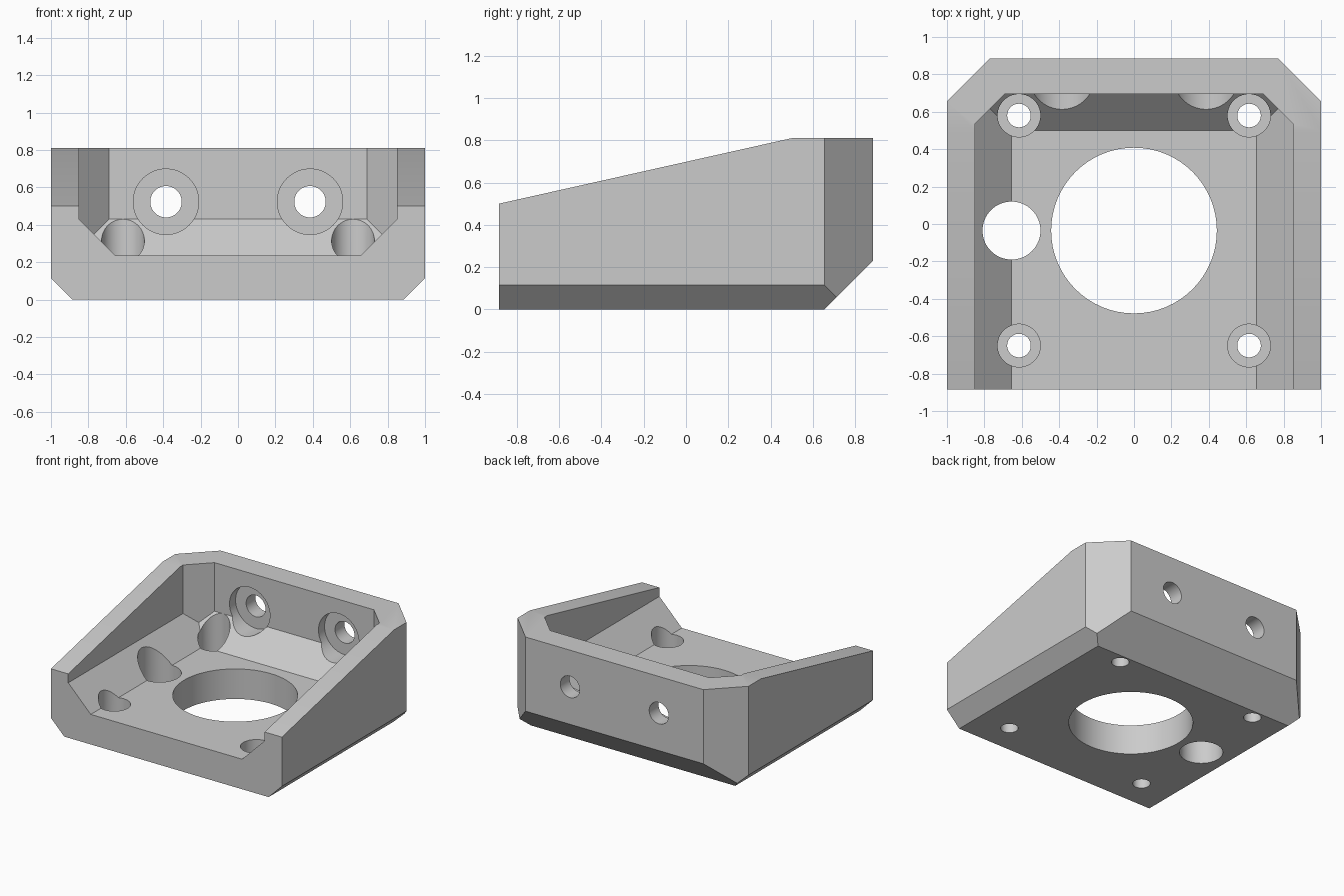
import bpy, bmesh
from math import radians
from mathutils import Vector

old = bpy.data.objects.get("Cube")
if old:
    bpy.data.objects.remove(old, do_unlink=True)

GREY = (0.6, 0.6, 0.6, 1)
mat = bpy.data.materials.new("plain grey")
mat.use_nodes = True
mat.diffuse_color = GREY
mat.node_tree.nodes["Principled BSDF"].inputs["Base Color"].default_value = GREY


def to_object(bm, name):
    bmesh.ops.recalc_face_normals(bm, faces=bm.faces)
    mesh = bpy.data.meshes.new(name)
    bm.to_mesh(mesh)
    bm.free()
    obj = bpy.data.objects.new(name, mesh)
    bpy.context.collection.objects.link(obj)
    mesh.materials.append(mat)
    return obj


def chamfered_block(name, low, high, planes):
    """Box trimmed by planes, each a point and an outward normal."""
    bm = bmesh.new()
    bmesh.ops.create_cube(bm, size=1)
    low, high = Vector(low), Vector(high)
    for v in bm.verts:
        v.co = (low + high) / 2 + v.co * (high - low)
    for point, normal in planes:
        cut = bmesh.ops.bisect_plane(
            bm, geom=bm.verts[:] + bm.edges[:] + bm.faces[:], dist=1e-5,
            plane_co=point, plane_no=normal, clear_outer=True)
        edges = [e for e in cut["geom_cut"] if isinstance(e, bmesh.types.BMEdge)]
        bmesh.ops.contextual_create(bm, geom=edges)
    return to_object(bm, name)


def both_sides(point, normal):
    return [((s * point[0], *point[1:]), (s * normal[0], *normal[1:])) for s in (1, -1)]


def subtract(target, cutter):
    cutter.hide_render = True
    mod = target.modifiers.new("cut", "BOOLEAN")
    mod.operation, mod.solver, mod.object = "DIFFERENCE", "EXACT", cutter
    bpy.context.view_layer.objects.active = target
    bpy.ops.object.modifier_apply(modifier=mod.name)
    bpy.data.objects.remove(cutter, do_unlink=True)


def drill(target, start, radius, length, axis):
    """Round hole running from start along +axis."""
    direction = Vector(axis)
    bpy.ops.mesh.primitive_cylinder_add(
        vertices=64, radius=radius, depth=length,
        location=Vector(start) + direction * length / 2,
        rotation=direction.to_track_quat("Z", "Y").to_euler())
    subtract(target, bpy.context.object)


# Outer body: sloped top, chamfered lower edges and rear corners
bracket = chamfered_block(
    "motor_mount_bracket", (-1, -0.885, 0), (1, 0.885, 0.81),
    [((0, 0.5, 0.81), (0, -0.31, 1.385)),
     ((0, 0.655, 0), (0, 1, -1))]
    + both_sides((0.885, 0, 0), (1, 0, -1))
    + both_sides((1, 0.655, 0), (1, 1, 0)))

# Inner pocket, open at the front and top
pocket = chamfered_block(
    "pocket_cutter", (-0.85, -1.5, 0.235), (0.85, 0.695, 1.5),
    [((0, 0.5, 0.235), (0, 1, -1))]
    + both_sides((0.655, 0, 0.235), (1, 0, -1))
    + both_sides((0.69, 0.695, 0), (1, 1, 0)))
subtract(bracket, pocket)

# Large centre opening and cable hole
UP, BACK = (0, 0, 1), (0, 1, 0)
drill(bracket, (0, -0.035, -0.5), 0.443, 1.5, UP)
drill(bracket, (-0.655, -0.035, -0.5), 0.155, 1.5, UP)

for x in (-1, 1):
    # Floor screw holes with counterbores
    for y in (-0.65, 0.58):
        drill(bracket, (x * 0.615, y, -0.5), 0.063, 1.5, UP)
        drill(bracket, (x * 0.615, y, 0.118), 0.1145, 1, UP)
    # Rear wall screw holes with counterbores
    drill(bracket, (x * 0.385, 0.3, 0.523), 0.084, 1, BACK)
    drill(bracket, (x * 0.385, 0.27, 0.523), 0.175, 0.5, BACK)

bpy.ops.object.select_all(action="DESELECT")
bracket.select_set(True)
bpy.context.view_layer.objects.active = bracket
bpy.ops.object.shade_smooth_by_angle(angle=radians(20))
